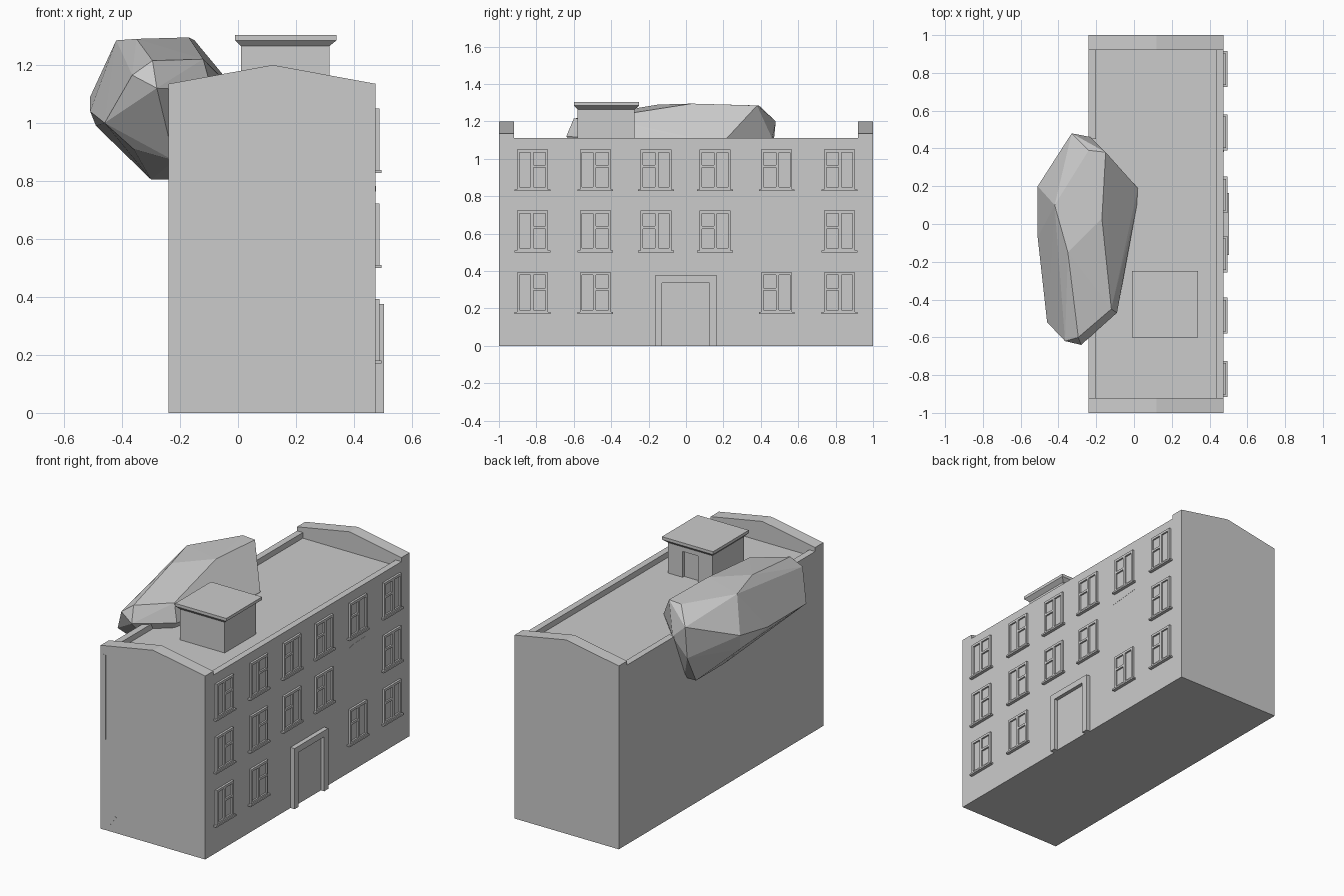
import bpy, bmesh

X0, X1 = -0.24, 0.475   # back wall and window wall


def finish(name, bm):
    bmesh.ops.recalc_face_normals(bm, faces=bm.faces[:])
    me = bpy.data.meshes.new(name)
    bm.to_mesh(me)
    bm.free()
    ob = bpy.data.objects.new(name, me)
    bpy.context.collection.objects.link(ob)
    return ob


def add_box(bm, x, y, z):
    v = bmesh.ops.create_cube(bm, size=1)['verts']
    for p in v:
        p.co = [r[0] + (c + 0.5) * (r[1] - r[0]) for c, r in zip(p.co, (x, y, z))]
    return v


def boxes(name, *items):
    bm = bmesh.new()
    for it in items:
        add_box(bm, *it)
    return finish(name, bm)


def prism(name, pts, axis, a, b):
    """Extrude a 2D outline along x or y from a to b."""
    bm = bmesh.new()
    at = (lambda p, d: (d, p[0], p[1])) if axis == 'x' else (lambda p, d: (p[0], d, p[1]))
    f = bm.faces.new([bm.verts.new(at(p, a)) for p in pts])
    ext = bmesh.ops.extrude_face_region(bm, geom=[f])['geom']
    for v in ext:
        if isinstance(v, bmesh.types.BMVert):
            v.co['xyz'.index(axis)] = b
    return finish(name, bm)


# Main block, gable ends and low parapets
boxes("building_body", ((X0, X1), (-0.92, 0.92), (0, 1.075)))
gable = [(X0, 0), (X1, 0), (X1, 1.135), (0.12, 1.2), (X0, 1.135)]
prism("front_gable", gable, 'y', -1, -0.92)
prism("rear_gable", gable, 'y', 0.92, 1)
boxes("parapets", ((X1 - 0.04, X1), (-0.92, 0.92), (1.075, 1.11)),
      ((X0, X0 + 0.04), (-0.92, -0.55), (1.075, 1.11)),
      ((X0, X0 + 0.04), (0.45, 0.92), (1.075, 1.11)))

# Rooftop stair hut with a door recess in its +y wall
boxes("roof_hut", ((0.01, 0.315), (-0.58, -0.29), (1.07, 1.27)),
      ((0.01, 0.11), (-0.29, -0.275), (1.07, 1.27)),
      ((0.215, 0.315), (-0.29, -0.275), (1.07, 1.27)),
      ((0.11, 0.215), (-0.29, -0.275), (1.235, 1.27)))
bm = bmesh.new()
add_box(bm, (-0.01, 0.34), (-0.6, -0.25), (1.285, 1.303))
for v in add_box(bm, (-0.01, 0.34), (-0.6, -0.25), (1.265, 1.285)):
    if v.co.z < 1.27:
        v.co.x = 0.01 if v.co.x < 0.1 else 0.315
        v.co.y = -0.58 if v.co.y < -0.4 else -0.272
finish("hut_roof", bm)


# Sash windows: frame bars with one tall pane and two small panes, plus sill
def window(name, y, z, side):
    def bar(a, b, z0, z1, x=0.488):
        ya, yb = sorted((y + side * a, y + side * b))
        return ((X1 - 0.01, x), (ya, yb), (z + z0, z + z1))
    boxes(name,
          bar(-0.083, -0.07, 0, 0.215), bar(0.07, 0.083, 0, 0.215),
          bar(-0.07, 0.07, 0.2, 0.215), bar(-0.07, 0.07, 0, 0.014),
          bar(-0.012, 0.005, 0.014, 0.2), bar(0.005, 0.07, 0.118, 0.132),
          bar(-0.07, 0.07, 0.014, 0.2, 0.478),
          bar(-0.096, 0.096, -0.008, 0.002, 0.495))


columns = [-0.82, -0.485, -0.16, 0.155, 0.485, 0.82]
rows = [(0.178, (2, 3)), (0.508, (4,)), (0.835, ())]
for r, (z, missing) in enumerate(rows):
    for c, y in enumerate(columns):
        if c not in missing:
            window(f"window_{r}_{c}", y, z, 1 if c < 2 else -1)

# Entrance surround and door leaf
boxes("door_surround", ((X1 - 0.01, 0.503), (-0.165, -0.128), (0, 0.375)),
      ((X1 - 0.01, 0.503), (0.125, 0.165), (0, 0.375)),
      ((X1 - 0.01, 0.503), (-0.128, 0.125), (0.337, 0.375)))
boxes("door", ((X1 - 0.01, 0.48), (-0.128, 0.125), (0, 0.337)))

# Thin wall cracks
prism("corner_crack", [(X0, 1.085), (-0.205, 1.085), (-0.205, 0.56)], 'y', -1.001, -0.99)
prism("base_crack", [(X0, 0), (-0.205, 0), (-0.13, 0.1), (-0.152, 0.1)], 'y', -1.001, -0.99)
prism("wall_crack", [(0.38, 0.763), (0.58, 0.783), (0.45, 0.78)], 'x', X1 - 0.005, X1 + 0.001)

# Boulder lodged in the roof edge: convex hull of its corners
rock = [(-0.24, 0.39, 1.285), (-0.15, 0.38, 1.285), (-0.42, 0.1, 1.285),
        (-0.17, 0.03, 1.295), (-0.35, -0.15, 1.29), (-0.295, -0.6, 1.215),
        (-0.12, -0.45, 1.22), (-0.365, -0.62, 1.165), (-0.28, -0.64, 1.12),
        (-0.09, -0.47, 1.11), (0.02, 0.19, 1.08), (0.015, 0.1, 1.08),
        (-0.46, -0.52, 1.0), (-0.51, 0.2, 1.09), (-0.51, -0.07, 1.04),
        (-0.49, 0.17, 0.99), (-0.33, 0.48, 1.2), (-0.23, 0.46, 1.11),
        (-0.33, 0.46, 1.0), (-0.3, 0.33, 0.805), (-0.22, 0.33, 0.805),
        (-0.3, 0.05, 0.805), (-0.22, -0.05, 0.805), (-0.36, -0.45, 0.91),
        (-0.22, -0.45, 0.87)]
bm = bmesh.new()
for p in rock:
    bm.verts.new(p)
bmesh.ops.convex_hull(bm, input=bm.verts[:])
bmesh.ops.delete(bm, geom=[v for v in bm.verts if not v.link_faces], context='VERTS')
finish("boulder", bm)
